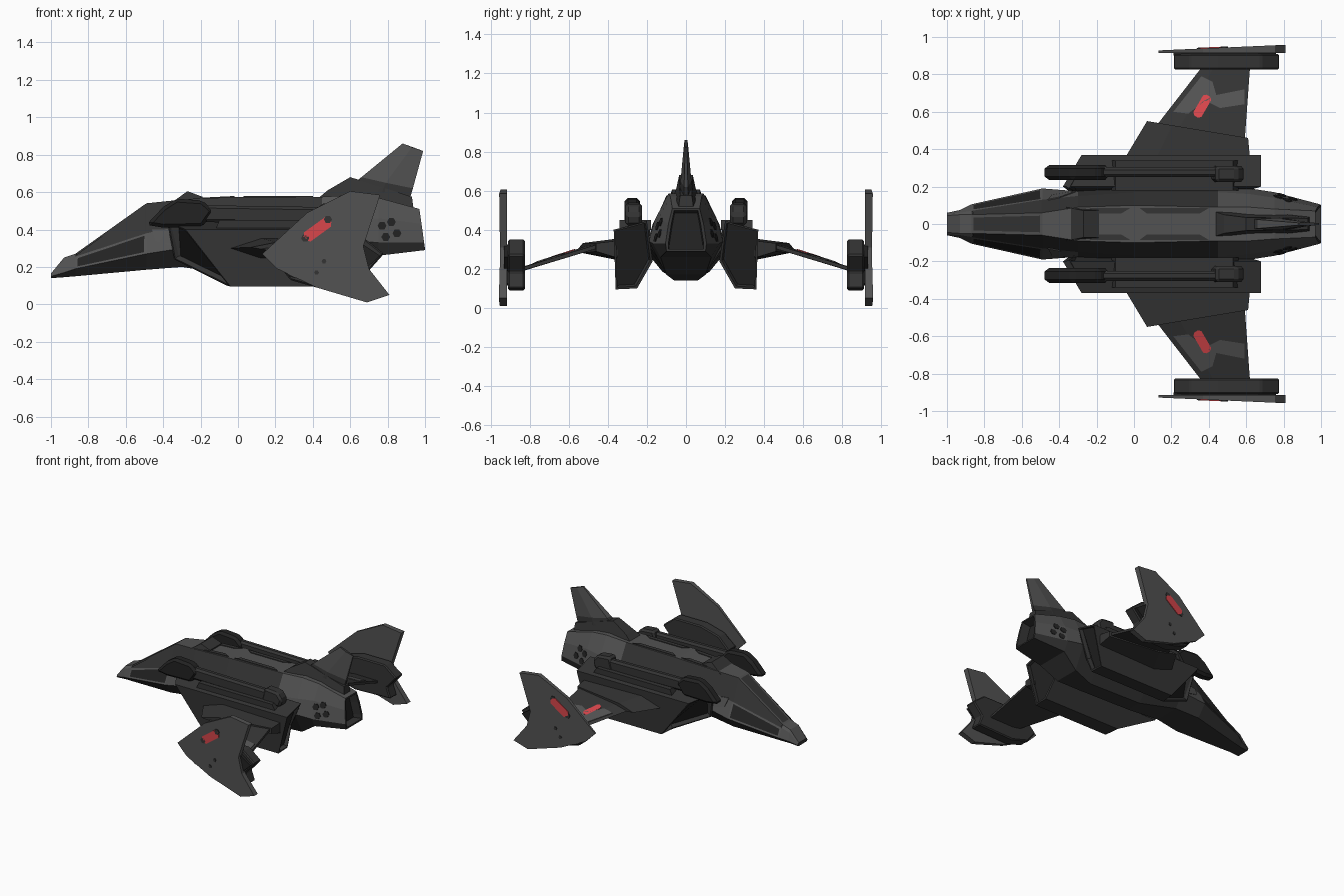
import bpy, bmesh, math
from mathutils import Vector
from mathutils.bvhtree import BVHTree

if "Cube" in bpy.data.objects:
    bpy.data.objects.remove(bpy.data.objects["Cube"])

def material(name, rgb):
    m = bpy.data.materials.new(name)
    m.diffuse_color = (*rgb, 1)
    m.use_nodes = True
    m.node_tree.nodes["Principled BSDF"].inputs["Base Color"].default_value = m.diffuse_color
    return m

MATS = [material("light_grey", (.085, .085, .085)), material("charcoal", (.034, .034, .034)),
        material("near_black", (.016, .016, .016)), material("red", (.68, .06, .07))]
LIGHT, DARK, BLACK, RED = range(4)

def finish(bm, name):
    me = bpy.data.meshes.new(name)
    bm.to_mesh(me)
    ob = bpy.data.objects.new(name, me)
    bpy.context.collection.objects.link(ob)
    for m in MATS:
        me.materials.append(m)
    return ob

def loft_bm(rings, colour):
    """Skin closed rings and cap both ends; colour is an index or rule(ring, side)."""
    bm = bmesh.new()
    vs = [[bm.verts.new(p) for p in r] for r in rings]
    n = len(vs[0])
    grid = {}
    for i in range(len(vs) - 1):
        for j in range(n):
            f = bm.faces.new((vs[i][j], vs[i][(j+1) % n], vs[i+1][(j+1) % n], vs[i+1][j]))
            f.material_index = colour(i, j) if callable(colour) else colour
            grid[i, j] = f
    for key, r in (("start", vs[0]), ("end", vs[-1])):
        grid[key] = bm.faces.new(r)
        grid[key].material_index = DARK if callable(colour) else colour
    bmesh.ops.recalc_face_normals(bm, faces=bm.faces[:])
    return bm, grid

def loft(name, rings, colour):
    return finish(loft_bm(rings, colour)[0], name)

def slab(name, profile, y0, y1, colour, bevel=0):
    """Side profile (x, z) extruded between two y values."""
    ob = loft(name, [[(x, y, z) for x, z in profile] for y in (y0, y1)], colour)
    if bevel:
        b = ob.modifiers.new("bevel", 'BEVEL')
        b.width, b.segments = bevel, 1
    return ob

def tree(ob):
    bm = bmesh.new()
    bm.from_mesh(ob.data)
    t = BVHTree.FromBMesh(bm)
    bm.free()
    return t

def decal(name, bvh, pts, direction, colour):
    """Thin plate projected onto a part along a direction."""
    d = Vector(direction)
    top, low = [], []
    for p in pts:
        hit = bvh.ray_cast(Vector(p) - d * 2, d)[0]
        if hit is None:
            return
        top.append(hit - d * .005)
        low.append(hit + d * .003)
    loft(name, [top, low], colour)

def capsule(cx, cy, ang, length, width):
    """Stripe outline with blunt rounded ends in 2D."""
    c, s = math.cos(ang), math.sin(ang)
    l, w = length / 2, width / 2
    base = [(l-w*.5, -w), (l, -w*.4), (l, w*.4), (l-w*.5, w), (-l+w*.5, w), (-l, w*.4), (-l, -w*.4), (-l+w*.5, -w)]
    return [(cx + a*c - b*s, cy + a*s + b*c) for a, b in base]

def disc(cx, cy, r):
    return [(cx + r*math.cos(k*math.pi/3), cy + r*math.sin(k*math.pi/3)) for k in range(6)]

# Fuselage: x, then z/half width of top, mid, chine and belly
STATIONS = [
    (-1.0, .165, .045, .16, .055, .15, .06, .14, .05),
    (-.93, .25, .05, .23, .06, .17, .075, .145, .05),
    (-.87, .27, .05, .255, .07, .19, .105, .15, .06),
    (-.49, .54, .06, .38, .13, .27, .19, .185, .12),
    (-.30, .56, .09, .42, .15, .30, .175, .20, .10),
    (0.0, .575, .10, .42, .17, .30, .20, .15, .06),
    (.45, .575, .09, .43, .17, .33, .20, .14, .06),
    (.62, .585, .09, .45, .16, .34, .19, .17, .10),
    (.75, .57, .08, .46, .14, .33, .17, .26, .13),
    (.97, .51, .07, .43, .09, .33, .105, .29, .10)]
rings = []
for st in STATIONS:
    x, slant = st[0], .14 if st[0] > .9 else 0
    half = [(x + slant*(st[1] - st[k]), st[k+1], st[k]) for k in (1, 3, 5, 7)]
    rings.append(half + [(a, -b, c) for a, b, c in reversed(half)])

def hull_colour(i, j):
    k = min(j, 6 - j)
    if j == 7 or i >= 6 and k < 2:
        return LIGHT
    if k == 1 and i <= 3 or k == 0 and i in (0, 1):
        return LIGHT
    return DARK

bm, grid = loft_bm(rings, hull_colour)
for keys, t, col in (([(2, 1), (2, 5)], .018, BLACK), ([(2, 7)], .022, DARK), ([(2, 0), (2, 6)], .012, DARK)):
    fs = [grid[k] for k in keys]
    bmesh.ops.inset_individual(bm, faces=fs, thickness=t)
    for f in fs:
        f.material_index = col
# Recessed exhaust
ex = grid["end"]
bmesh.ops.inset_individual(bm, faces=[ex], thickness=.015)
bmesh.ops.inset_individual(bm, faces=[ex], thickness=.004, depth=-.07)
ex.material_index = BLACK
fuselage = finish(bm, "fuselage")
hull = tree(fuselage)

# Deck hump, spine and tail fin
loft("deck_hump", [[(-.36, w, .54), (-.27, w*.8, .605), (-.19, w*.8, .575), (-.19, w, .54)] for w in (-.09, .09)], DARK)
loft("tail_spine", [[(.42, s*.07, .56), (.48, s*.05, .61), (.60, s*.035, .68), (.93, s*.03, .575),
                     (.94, s*.04, .50), (.6, s*.09, .5)] for s in (-1, 1)], DARK)
loft("tail_fin", [[(.61, -.03, .64), (.77, -.037, .60), (.92, -.012, .57), (.92, .012, .57), (.77, .037, .60), (.61, .03, .64)],
                  [(.66, -.024, .68), (.79, -.028, .65), (.935, -.01, .62), (.935, .01, .62), (.79, .028, .65), (.66, .024, .68)],
                  [(.88, -.006, .86), (.93, -.01, .84), (.99, -.004, .82), (.99, .004, .82), (.93, .01, .84), (.88, .006, .86)]],
     lambda i, j: DARK if i == 0 else LIGHT)

FIN = [(.13, .27), (.37, .49), (.60, .605), (.76, .585), (.67, .31), (.70, .19), (.81, .05), (.69, .01), (.42, .09), (.21, .19)]
POD = [(.21, .22), (.30, .31), (.45, .35), (.68, .35), (.78, .27), (.70, .18), (.73, .10), (.42, .09), (.28, .13)]

def wing_ring(s, xf, yf, xr, yr, zf, zr, h):
    xm, ym, zm = xf + .25*(xr-xf), yf + .25*(yr-yf), zf + .25*(zr-zf)
    return [(xf, s*yf, zf), (xm, s*ym, zm+h), (xr, s*yr, zr+h*.8), (xr, s*yr, zr-h*.8), (xm, s*ym, zm-h)]

for s, side in ((1, "left"), (-1, "right")):
    # Intake nacelle with raked mouth
    section = [(.17, .24), (.25, .10), (.36, .095), (.37, .40), (.20, .445)]
    def nac(xs):
        return [(x, s*y, z) for x, (y, z) in zip(xs, section)]
    bm, g = loft_bm([nac((-.34, -.06, -.04, -.28, -.38)), nac((.3,)*5), nac((.58, .60, .60, .68, .68))], DARK)
    for key in ("start", "end"):
        bmesh.ops.inset_individual(bm, faces=[g[key]], thickness=.014)
        bmesh.ops.inset_individual(bm, faces=[g[key]], thickness=.003, depth=-.03)
        g[key].material_index = BLACK
    finish(bm, side + "_nacelle")

    # Cannon on top of the nacelle
    slab(side + "_cannon_mount", [(-.12, .40), (-.10, .45), (.53, .45), (.56, .40)], s*.18, s*.34, DARK)
    slab(side + "_cannon_head", [(-.49, .425), (-.40, .52), (-.33, .565), (-.19, .555), (-.13, .50), (-.19, .415), (-.40, .41)],
         s*.235, s*.315, BLACK, .018)
    slab(side + "_cannon_barrel", [(-.2, .44), (-.2, .53), (.46, .52), (.46, .43)], s*.25, s*.305, DARK, .015)
    slab(side + "_cannon_breech", [(.41, .43), (.44, .54), (.55, .53), (.59, .48), (.57, .42)], s*.225, s*.31, DARK, .015)

    # Wing root and drooped outer wing
    loft(side + "_wing_root", [wing_ring(s, -.05, .35, .62, .35, .30, .30, .055),
                               wing_ring(s, .07, .55, .61, .46, .305, .31, .026)], DARK)
    wing = loft(side + "_outer_wing", [wing_ring(s, .10, .50, .59, .42, .31, .325, .013),
                                       wing_ring(s, .36, .835, .62, .835, .20, .20, .011)], DARK)
    wt = tree(wing)
    camo = [(.21, .60), (.36, .79), (.42, .76), (.44, .69), (.59, .72), (.59, .64), (.46, .62), (.38, .66), (.29, .59)]
    decal(side + "_wing_camouflage", wt, [(x, s*y, 0) for x, y in camo], (0, 0, -1), LIGHT)
    stripe = capsule(.365, .63, math.radians(60), .13, .05)
    ob_z = [(x, s*y, .006) for x, y in stripe]
    decal(side + "_wing_stripe", tree(bpy.data.objects[side + "_wing_camouflage"]), ob_z, (0, 0, -1), RED)
    decal(side + "_wing_stripe_base", wt, ob_z, (0, 0, -1), RED)

    # Wing tip pod and tip fin
    slab(side + "_tip_pod", POD, s*.825, s*.91, DARK, .008)
    slab(side + "_tip_pod_flange", [(.24 + (x-.24)*.96, .22 + (z-.22)*.8) for x, z in POD], s*.90, s*.93, BLACK)
    fin = loft(side + "_tip_fin", [[(x, s*.915, z) for x, z in FIN],
                                   [(x, s*(.928 + .03*(x-.13)/.68), z) for x, z in FIN]], LIGHT)
    ft = tree(fin)
    ang = math.radians(36)
    look = (0, -s, 0)
    for e in (-1, 1):
        decal(side + "_fin_spot", ft, [(x, 0, z) for x, z in
              disc(.42 + e*.075*math.cos(ang), .40 + e*.085*math.sin(ang) + .004, .022)], look, DARK)
        decal(side + "_fin_mark", ft, [(x, 0, z) for x, z in disc(.44 + e*.02, .20 + e*.03, .013)], look, DARK)
    fin_red = [(x, 0, z) for x, z in capsule(.425, .40, ang, .165, .06)]
    decal(side + "_fin_stripe", ft, [Vector(p) for p in fin_red], look, RED)

    # Painted patches on the hull
    for x, z in ((.77, .42), (.82, .44), (.85, .38), (.79, .36)):
        decal(side + "_hull_spot", hull, [(a, 0, b) for a, b in disc(x, z, .024)], look, BLACK)
    decal(side + "_hull_camouflage", hull, [(x, 0, z) for x, z in
          ((-.46, .40), (-.40, .40), (-.31, .31), (-.34, .31), (-.44, .34))], look, LIGHT)
    for x0, x1 in ((-.24, -.02), (.03, .40)):
        decal(side + "_deck_patch", hull, [(x0, s*.085, 0), (x0+.04, s*.055, 0), (x1-.05, s*.055, 0), (x1, s*.085, 0)],
              (0, 0, -1), DARK)
